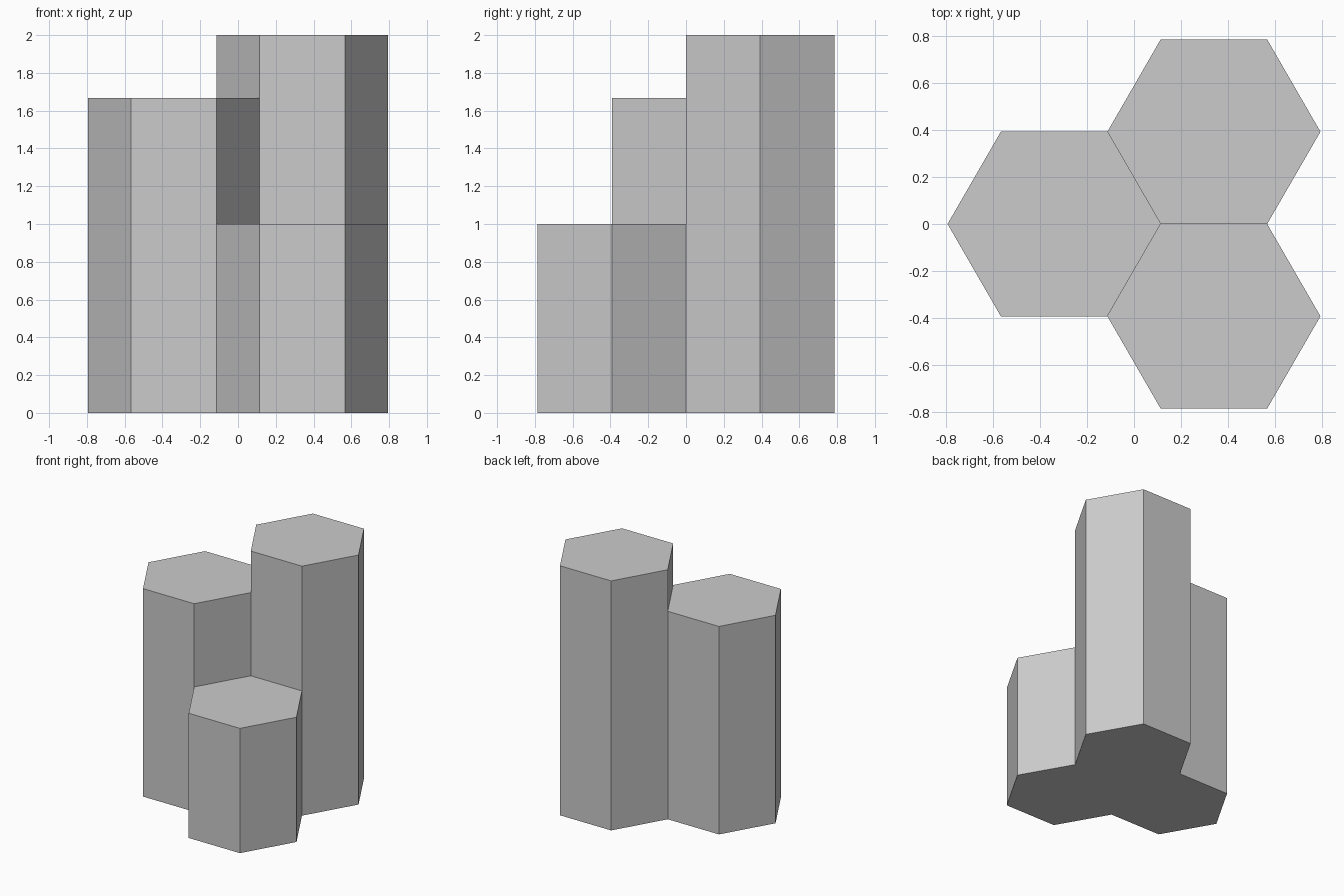
import bpy
import math

# Remove the default cube
cube = bpy.data.objects.get("Cube")
if cube:
    bpy.data.objects.remove(cube, do_unlink=True)

# Stone colour
stone = bpy.data.materials.new("grey_stone")
stone.use_nodes = True
grey = (0.6, 0.6, 0.6, 1)
stone.diffuse_color = grey
stone.node_tree.nodes["Principled BSDF"].inputs["Base Color"].default_value = grey

RADIUS = 0.4537
APOTHEM = RADIUS * math.cos(math.pi / 6)
OFFSET = RADIUS * 0.75


def hex_column(name, x, y, height):
    """Upright hexagonal prism with corners pointing along x."""
    bpy.ops.mesh.primitive_cylinder_add(
        vertices=6, radius=RADIUS, depth=height,
        location=(x, y, height / 2), rotation=(0, 0, math.pi / 6))
    column = bpy.context.object
    column.name = name
    column.data.materials.append(stone)


# Three columns that share walls, honeycomb fashion
hex_column("middle_column", -OFFSET, 0, 1.667)
hex_column("tall_column", OFFSET, APOTHEM, 2)
hex_column("short_column", OFFSET, -APOTHEM, 1)
